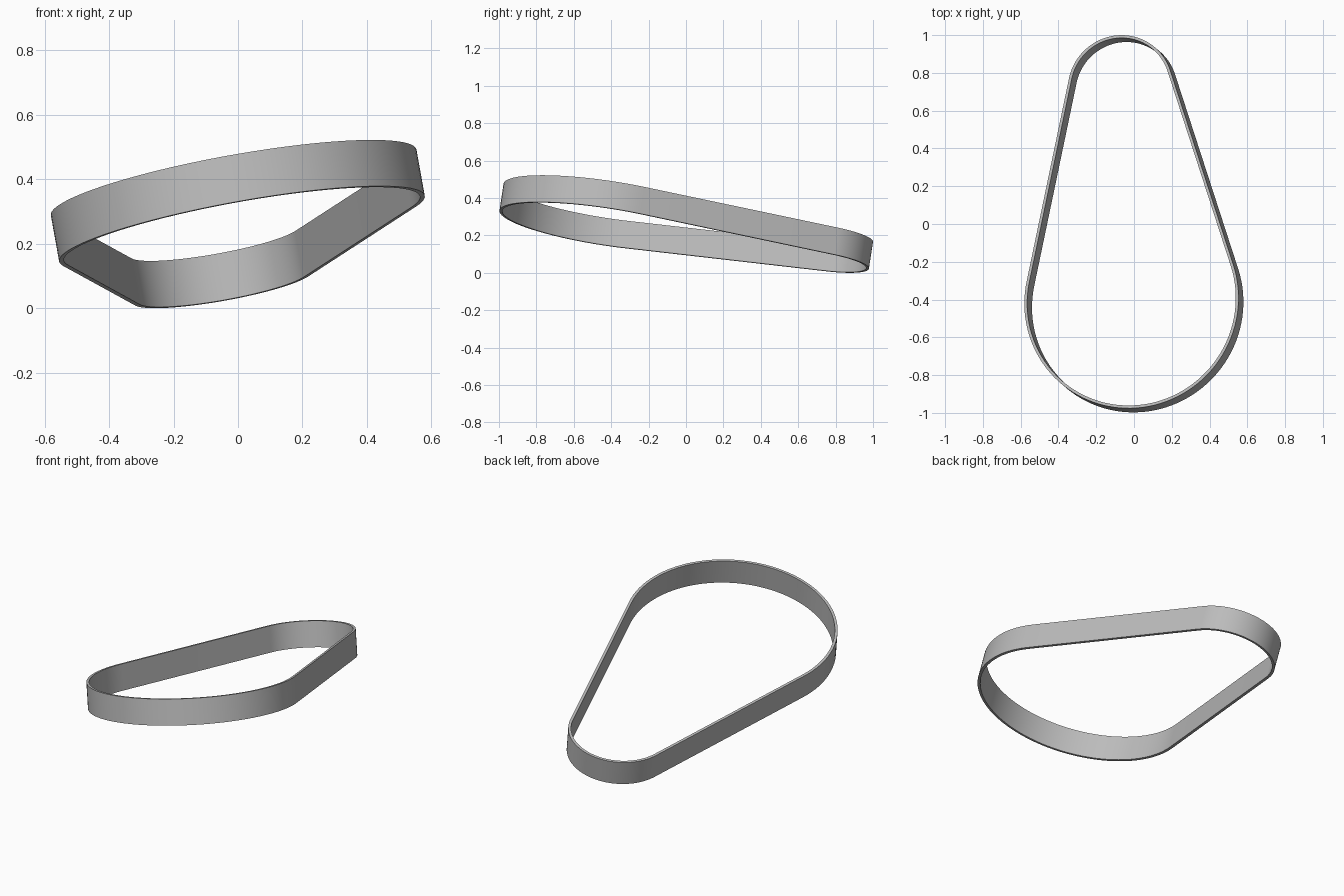
import bpy, bmesh, math
from mathutils import Vector

cube = bpy.data.objects.get("Cube")
if cube:
    bpy.data.objects.remove(cube, do_unlink=True)

# Belt dimensions: two pulley circles on a tilted plane
BIG_R, SMALL_R = 0.576, 0.282
WIDTH, THICK, STEPS = 0.147, 0.015, 64
SLOPE_X, SLOPE_Y = 0.18, -0.152


def on_plane(x, y):
    return Vector((x, y, SLOPE_X * x + SLOPE_Y * y))


big_c, small_c = on_plane(-0.0135, -0.406), on_plane(-0.0725, 0.721)
axis = Vector((-SLOPE_X, -SLOPE_Y, 1)).normalized()
along = (small_c - big_c).normalized()
across = axis.cross(along)
tangent = math.acos((BIG_R - SMALL_R) / (small_c - big_c).length)


def arc(centre, radius, start, end):
    angles = [start + (end - start) * i / STEPS for i in range(STEPS + 1)]
    return [centre + radius * (math.cos(a) * along + math.sin(a) * across) for a in angles]


def outline(inset, drop):
    pts = arc(small_c, SMALL_R - inset, -tangent, tangent)
    pts += arc(big_c, BIG_R - inset, tangent, 2 * math.pi - tangent)
    return [p - axis * drop for p in pts]


# Rectangular section swept round the belt path
bm = bmesh.new()
section = [(0, WIDTH), (0, 0), (THICK, 0), (THICK, WIDTH)]
loops = [outline(*s) for s in section]
floor = min(p.z for loop in loops for p in loop)
rings = [[bm.verts.new(p - Vector((0, 0, floor))) for p in loop] for loop in loops]
count = len(rings[0])
for a, b in zip(rings, rings[1:] + rings[:1]):
    for i in range(count):
        j = (i + 1) % count
        bm.faces.new((a[i], a[j], b[j], b[i]))
bmesh.ops.recalc_face_normals(bm, faces=bm.faces)
mesh = bpy.data.meshes.new("belt")
bm.to_mesh(mesh)
bm.free()
belt = bpy.data.objects.new("belt", mesh)
bpy.context.collection.objects.link(belt)

# Plain grey material
grey = bpy.data.materials.new("belt grey")
grey.use_nodes = True
colour = (0.5, 0.5, 0.5, 1)
grey.diffuse_color = colour
grey.node_tree.nodes["Principled BSDF"].inputs["Base Color"].default_value = colour
mesh.materials.append(grey)

# Smooth bends with crisp rims
bpy.ops.object.select_all(action="DESELECT")
belt.select_set(True)
bpy.context.view_layer.objects.active = belt
bpy.ops.object.shade_smooth_by_angle(angle=math.radians(30))
